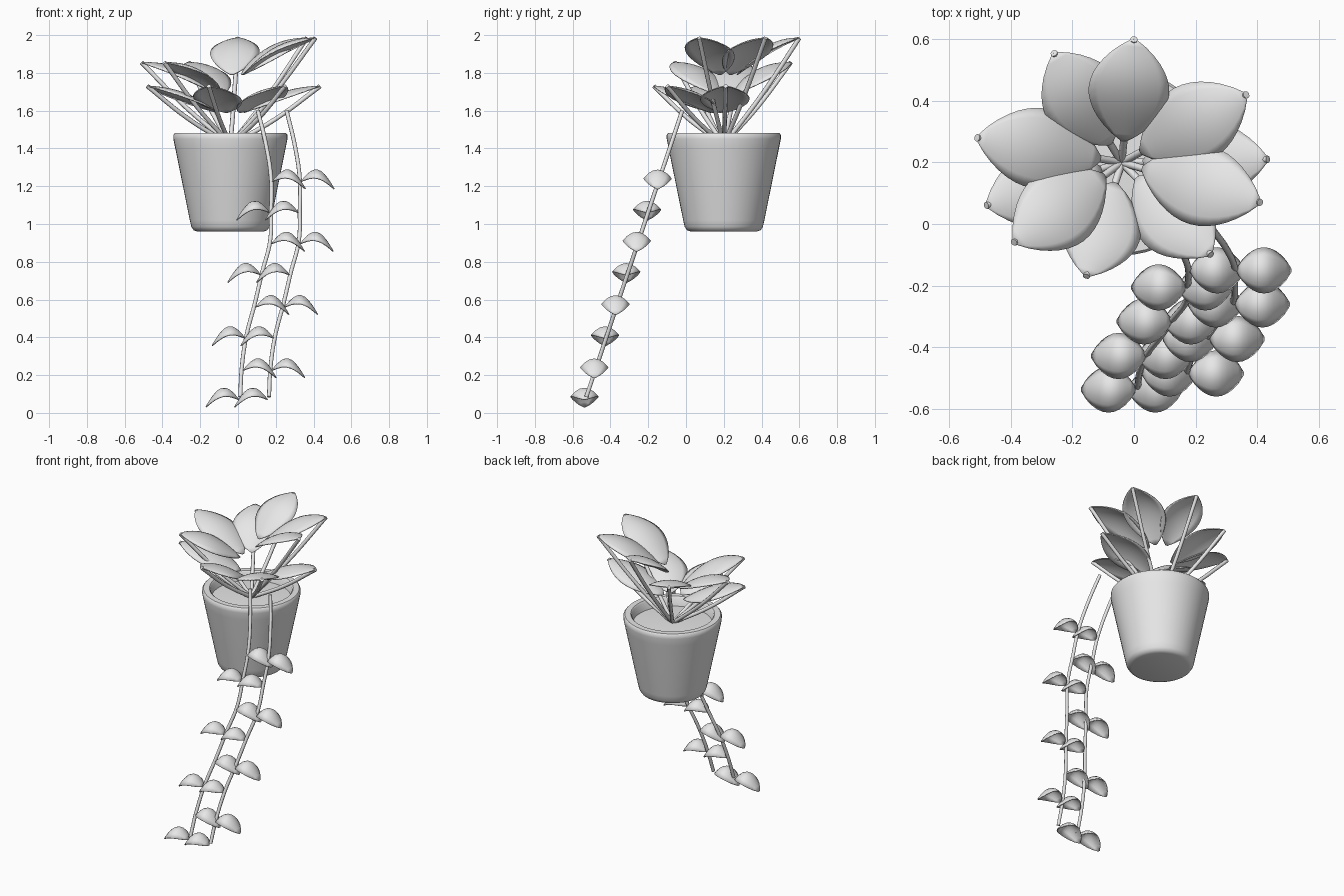
import bpy, bmesh, math
from mathutils import Vector

if "Cube" in bpy.data.objects:
    bpy.data.objects.remove(bpy.data.objects["Cube"])

grey = bpy.data.materials.new("plain_grey")
grey.use_nodes = True
grey.diffuse_color = (0.8, 0.8, 0.8, 1)
grey.node_tree.nodes["Principled BSDF"].inputs["Base Color"].default_value = (0.8, 0.8, 0.8, 1)

CENTRE = Vector((-0.04, 0.2, 0))


def add_mesh(name, bm, angle):
    bmesh.ops.recalc_face_normals(bm, faces=bm.faces)
    mesh = bpy.data.meshes.new(name)
    bm.to_mesh(mesh)
    bm.free()
    mesh.materials.append(grey)
    obj = bpy.data.objects.new(name, mesh)
    bpy.context.collection.objects.link(obj)
    bpy.ops.object.select_all(action='DESELECT')
    obj.select_set(True)
    bpy.context.view_layer.objects.active = obj
    bpy.ops.object.shade_smooth_by_angle(angle=math.radians(angle))
    return obj


def lathe(name, profile, angle, sides=48):
    """Spin a radius and height profile around the pot axis."""
    bm = bmesh.new()
    verts = [bm.verts.new((CENTRE.x + r, CENTRE.y, z)) for r, z in profile]
    edges = [bm.edges.new(pair) for pair in zip(verts, verts[1:])]
    bmesh.ops.spin(bm, geom=verts + edges, cent=CENTRE, axis=(0, 0, 1),
                   angle=2 * math.pi, steps=sides)
    bmesh.ops.remove_doubles(bm, verts=bm.verts, dist=0.0005)
    return add_mesh(name, bm, angle)


def tube(name, points, radius):
    """Smooth round stem through the points."""
    curve = bpy.data.curves.new(name, 'CURVE')
    curve.dimensions = '3D'
    curve.bevel_depth = radius
    curve.bevel_resolution = 2
    curve.use_fill_caps = True
    curve.resolution_u = 6
    spline = curve.splines.new('BEZIER')
    spline.bezier_points.add(len(points) - 1)
    for knot, point in zip(spline.bezier_points, points):
        knot.co = point
        knot.handle_left_type = knot.handle_right_type = 'AUTO'
    curve.materials.append(grey)
    obj = bpy.data.objects.new(name, curve)
    bpy.context.collection.objects.link(obj)


def leaf(name, start, end, half_width, bulge, droop, power=0.75, rows=14, cols=8):
    """Domed blade between two points, pointed at both ends."""
    along = end - start
    side = along.cross(Vector((0, 0, 1))).normalized()
    bm = bmesh.new()
    grid = []
    for i in range(rows + 1):
        u = i / rows
        arch = max(math.sin(math.pi * u), 0)
        row = []
        for j in range(cols + 1):
            v = 2 * j / cols - 1
            point = start + along * u + side * v * half_width * max(arch, 0.02) ** power
            point.z += bulge * arch - droop * arch * v * v
            row.append(bm.verts.new(point))
        grid.append(row)
    for a, b in zip(grid, grid[1:]):
        for j in range(cols):
            bm.faces.new((a[j], a[j + 1], b[j + 1], b[j]))
    obj = add_mesh(name, bm, 50)
    solid = obj.modifiers.new("thickness", 'SOLIDIFY')
    solid.thickness = 0.006
    solid.offset = 0


# Pot with a rounded foot and a flat lip, and the soil inside
lathe("pot", [(0, 0.96), (0.175, 0.96), (0.195, 0.967), (0.207, 0.985), (0.215, 1.02),
              (0.292, 1.40), (0.302, 1.45), (0.302, 1.472), (0.294, 1.482),
              (0.258, 1.482), (0.25, 1.474), (0.24, 1.38)], 40)
lathe("soil", [(0, 1.43), (0.12, 1.428), (0.246, 1.42)], 60)

# Rosette: three tiers of leaves, each hung from the end of its stem
tiers = [
    ("top", 1.985, 1.79, 0.055, [(0, 0.6), (0.365, 0.42), (0.41, 0.07)]),
    ("middle", 1.855, 1.69, 0.05, [(-0.51, 0.28), (-0.26, 0.555), (-0.39, -0.06)]),
    ("low", 1.73, 1.59, 0.035, [(-0.155, -0.17), (0.25, -0.1), (0.435, 0.21), (-0.48, 0.06)]),
]
for tier, tip_z, inner_z, bulge, tips in tiers:
    for n, (x, y) in enumerate(tips, 1):
        outward = Vector((x, y, 0)) - CENTRE
        tip = Vector((x, y, tip_z))
        inner = CENTRE + outward.normalized() * 0.07
        inner.z = inner_z
        leaf(f"{tier}_leaf_{n}", tip, inner, 0.13, bulge, 0.035)
        foot = CENTRE + Vector((0, 0, 1.42))
        middle = (foot + tip) / 2 + Vector((0, 0, -0.02))
        tube(f"{tier}_stem_{n}", [foot, middle, tip], 0.012)

# Two trailing vines with leaves on alternating sides
LEVELS = [1.6, 1.42, 1.24, 1.075, 0.91, 0.745, 0.575, 0.41, 0.24, 0.085]
SWAY = [0.105, 0.148, 0.175, 0.175, 0.17, 0.128, 0.088, 0.045, 0.02, 0.012]
for vine, shift in (("left", 0.152), ("right", 0)):
    path = [Vector((x + shift, -0.02 - (1.6 - z) * 0.335, z)) for x, z in zip(SWAY, LEVELS)]
    tube(f"{vine}_vine", path, 0.011)
    for n, knot in enumerate(path[2:]):
        turn = 1 if n % 2 == 0 else -1
        start = knot + Vector((turn * 0.008, -0.01, -0.015))
        end = knot + Vector((turn * 0.182, -0.01, -0.055))
        leaf(f"{vine}_vine_leaf_{n + 1}", start, end, 0.073, 0.08, 0.045, 0.7, 10, 6)
